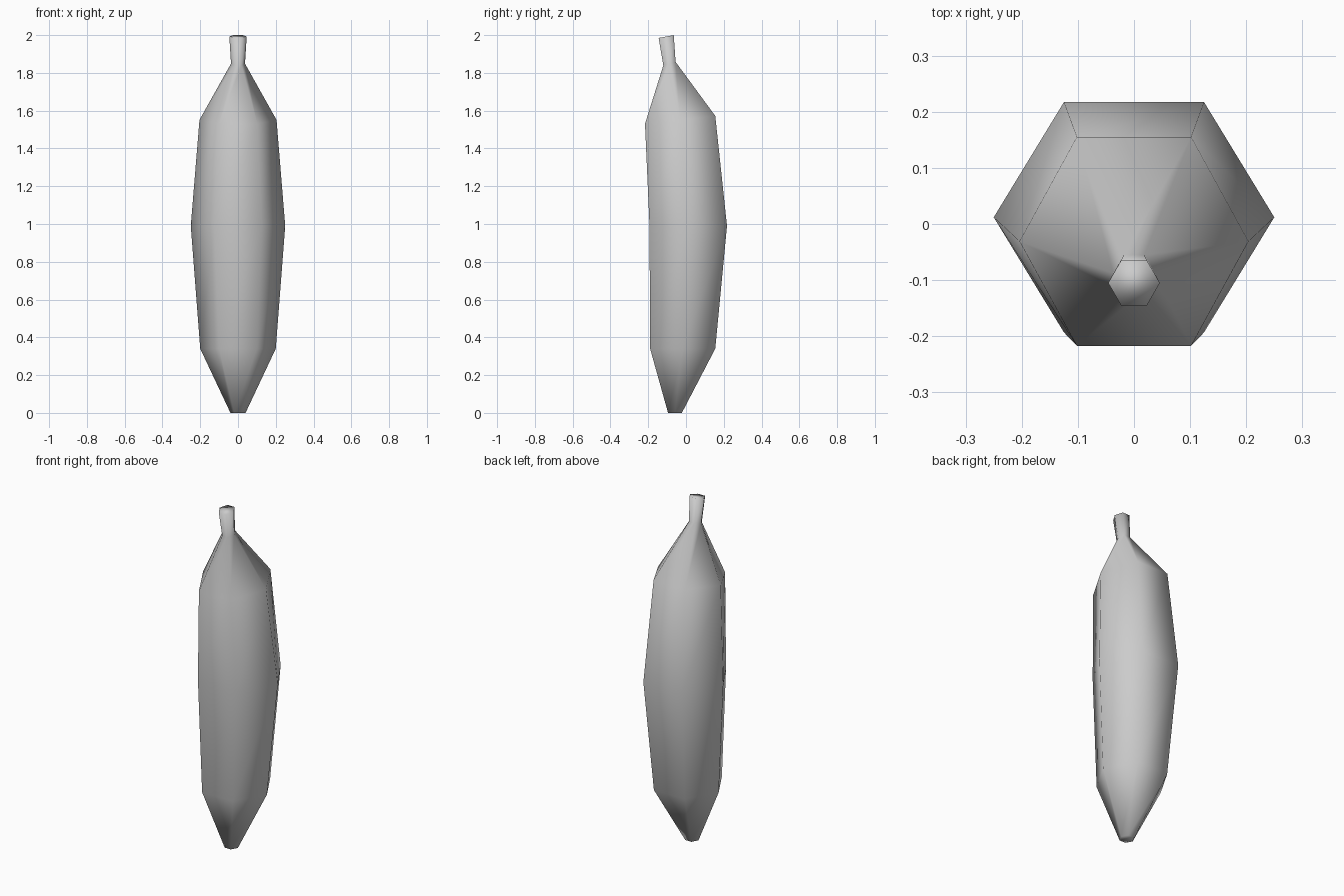
import bpy, bmesh
from math import cos, sin, pi

cube = bpy.data.objects.get("Cube")
if cube:
    bpy.data.objects.remove(cube, do_unlink=True)

# Single plain skin colour
skin = bpy.data.materials.new("light_grey_skin")
skin.use_nodes = True
grey = (0.6, 0.6, 0.6, 1)
skin.diffuse_color = grey
skin.node_tree.nodes["Principled BSDF"].inputs["Base Color"].default_value = grey

# Six-sided cross-sections: half width, front (y, z), back (y, z)
SECTIONS = [
    (0.04, (-0.095, 0.0), (-0.022, 0.0)),
    (0.20, (-0.19, 0.34), (0.155, 0.34)),
    (0.25, (-0.193, 0.99), (0.217, 0.99)),
    (0.204, (-0.217, 1.53), (0.155, 1.572)),
    (0.037, (-0.12, 1.84), (-0.055, 1.858)),
    (0.046, (-0.145, 1.985), (-0.065, 2.0)),
]
SIDES = 6


def add_section(bm, half_width, front, back):
    """Add one tilted ring spanning the front and back points."""
    ring = []
    for i in range(SIDES):
        angle = 2 * pi * i / SIDES
        t = 0.5 + 0.5 * sin(angle) / sin(pi / 3)
        ring.append(bm.verts.new((
            half_width * cos(angle),
            front[0] + (back[0] - front[0]) * t,
            front[1] + (back[1] - front[1]) * t)))
    return ring


# Fruit body with tapered tip and bent stem, skinned through the sections
bm = bmesh.new()
rings = [add_section(bm, *s) for s in SECTIONS]
for low, high in zip(rings, rings[1:]):
    for i in range(SIDES):
        j = (i + 1) % SIDES
        bm.faces.new((low[i], low[j], high[j], high[i]))

# Closed tip and stem end
bm.faces.new(rings[0][::-1])
bm.faces.new(rings[-1])
for face in bm.faces:
    face.smooth = True

mesh = bpy.data.meshes.new("banana")
bm.to_mesh(mesh)
bm.free()
mesh.materials.append(skin)
banana = bpy.data.objects.new("banana", mesh)
bpy.context.collection.objects.link(banana)
